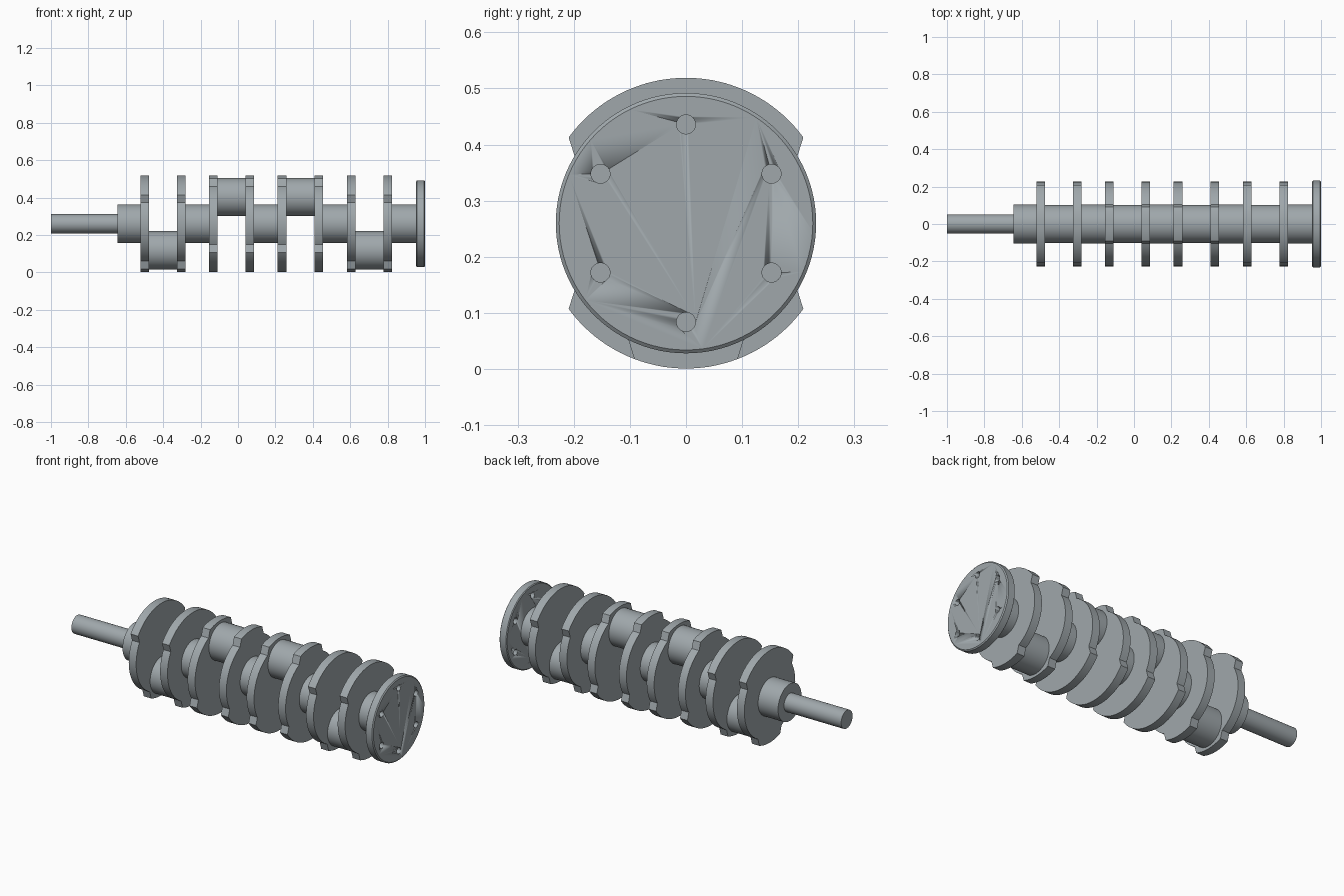
import bpy, bmesh, math
from math import sin, cos, pi, asin, atan2

if "Cube" in bpy.data.objects:
    bpy.data.objects.remove(bpy.data.objects["Cube"])

AXIS_Z = 0.26
steel = bpy.data.materials.new("steel grey")
steel.diffuse_color = (0.35, 0.39, 0.41, 1)
steel.use_nodes = True
steel.node_tree.nodes["Principled BSDF"].inputs["Base Color"].default_value = steel.diffuse_color


def lathe(name, profile, z=AXIS_Z, sides=64):
    """Solid of revolution about the x direction from (x, radius) points."""
    bm = bmesh.new()
    rings = [[bm.verts.new((x, r * cos(2 * pi * i / sides), z + r * sin(2 * pi * i / sides)))
              for i in range(sides)] for x, r in profile]
    for a, b in zip(rings, rings[1:]):
        for i in range(sides):
            j = (i + 1) % sides
            bm.faces.new((a[i], a[j], b[j], b[i]))
    bm.faces.new(rings[0])
    bm.faces.new(rings[-1])
    return finish(name, bm)


def finish(name, bm):
    bmesh.ops.recalc_face_normals(bm, faces=bm.faces)
    me = bpy.data.meshes.new(name)
    bm.to_mesh(me)
    bm.free()
    me.materials.append(steel)
    ob = bpy.data.objects.new(name, me)
    bpy.context.collection.objects.link(ob)
    smooth(ob)
    return ob


def smooth(ob):
    bpy.ops.object.select_all(action='DESELECT')
    ob.select_set(True)
    bpy.context.view_layer.objects.active = ob
    bpy.ops.object.shade_smooth_by_angle(angle=math.radians(30))


def arc(r, a0, a1, n):
    return [(r * sin(a0 + (a1 - a0) * i / n), r * cos(a0 + (a1 - a0) * i / n)) for i in range(n + 1)]


def web(name, x0, x1, flip):
    """Crank web: wide counterweight arc, round body and narrow lobe over the pin."""
    R, r = 0.259, 0.226
    half = (arc(R, 0, atan2(0.208, 0.152), 18)
            + arc(r, atan2(0.196, 0.112), pi - asin(0.105 / r), 24)
            + arc(R, pi - asin(0.092 / R), pi, 8))
    outline = half + [(-y, z) for y, z in half[-2:0:-1]]
    bm = bmesh.new()
    face = bm.faces.new([bm.verts.new((x0, y, AXIS_Z + flip * z)) for y, z in outline])
    ext = bmesh.ops.extrude_face_region(bm, geom=[face])
    verts = [v for v in ext["geom"] if isinstance(v, bmesh.types.BMVert)]
    bmesh.ops.translate(bm, verts=verts, vec=(x1 - x0, 0, 0))
    return finish(name, bm)


# Webs, with a pin inside each pair (outer pins low, inner pins high)
WEB = 0.046
throws = [(-0.521, -0.326, -1), (-0.155, 0.040, 1), (0.212, 0.408, 1), (0.582, 0.778, -1)]
for n, (a, b, side) in enumerate(throws, 1):
    web(f"web_{n}_front", a, a + WEB, -side)
    web(f"web_{n}_rear", b, b + WEB, -side)
    lathe(f"crank_pin_{n}", [(a + WEB, 0.102), (b, 0.102)], AXIS_Z + side * 0.142)

# Main journals between the throws
ends = [-0.645] + [b + WEB for _, b, _ in throws]
starts = [a for a, _, _ in throws] + [0.953]
for n, (a, b) in enumerate(zip(ends, starts), 1):
    lathe(f"main_journal_{n}", [(a, 0.104), (b, 0.104)])

# Nose shaft
lathe("nose_shaft", [(-1, 0.051), (-0.645, 0.051)], sides=48)

# Flange with chamfered rims and six bolt holes
flange = lathe("flange", [(0.953, 0.227), (0.957, 0.232), (0.995, 0.232), (1, 0.226)], sides=96)
for i in range(6):
    a = pi / 6 + i * pi / 3
    cutter = lathe(f"hole_cutter_{i + 1}", [(0.9, 0.017), (1.1, 0.017)], AXIS_Z + 0.176 * sin(a), 24)
    cutter.location.y = 0.176 * cos(a)
    cutter.hide_render = True
    cutter.hide_viewport = True
    mod = flange.modifiers.new(f"bolt_hole_{i + 1}", 'BOOLEAN')
    mod.operation = 'DIFFERENCE'
    mod.solver = 'EXACT'
    mod.object = cutter
